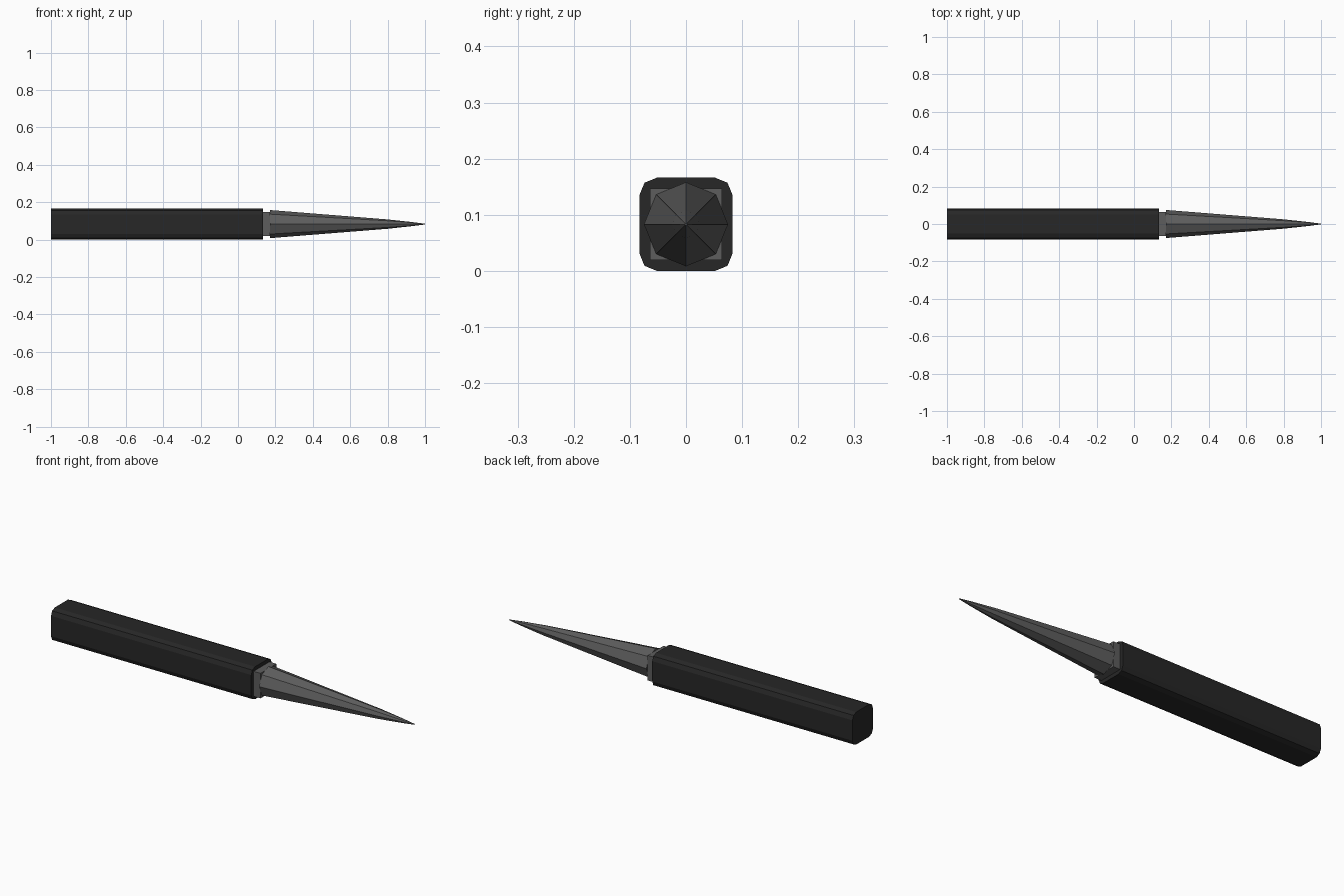
import bpy, bmesh
from math import cos, sin, pi

if "Cube" in bpy.data.objects:
    bpy.data.objects.remove(bpy.data.objects["Cube"])

CZ = 0.083  # height of the tool's axis


def material(name, value):
    m = bpy.data.materials.new(name)
    m.diffuse_color = (value, value, value, 1)
    m.use_nodes = True
    m.node_tree.nodes["Principled BSDF"].inputs["Base Color"].default_value = m.diffuse_color
    return m


def loft(name, sections, mat):
    """Skin closed (y, z) outlines placed along x, capping both ends."""
    bm = bmesh.new()
    rings = [[bm.verts.new((x, y, z + CZ)) for y, z in pts] for x, pts in sections]
    n = len(rings[0])
    for a, b in zip(rings, rings[1:]):
        for i in range(n):
            j = (i + 1) % n
            bm.faces.new((a[i], a[j], b[j], b[i]))
    bm.faces.new(rings[0][::-1])
    bm.faces.new(rings[-1])
    bmesh.ops.recalc_face_normals(bm, faces=bm.faces)
    me = bpy.data.meshes.new(name)
    bm.to_mesh(me)
    bm.free()
    me.materials.append(mat)
    ob = bpy.data.objects.new(name, me)
    bpy.context.collection.objects.link(ob)
    return ob


def rounded_square(s=1.0):
    pts = []
    for k in range(4):
        c, d = round(cos(k * pi / 2)), round(sin(k * pi / 2))
        for y, z in ((0.083, 0.052), (0.074, 0.074), (0.052, 0.083)):
            pts.append(((y * c - z * d) * s, (y * d + z * c) * s))
    return pts


def polygon(r, n, start=0.0):
    return [(r * cos(start + i * 2 * pi / n), r * sin(start + i * 2 * pi / n)) for i in range(n)]


black = material("handle_black", 0.02)
steel = material("dark_steel", 0.11)

# Square grip with two-step chamfered corners
loft("handle", [(-1.0, rounded_square()), (0.133, rounded_square())], black)

# Square collar between grip and spike
collar = polygon(0.064 * 2 ** 0.5, 4, pi / 4)
loft("collar", [(0.12, collar), (0.172, collar)], steel)

# Eight-sided tapering spike with a slightly curved tip
profile = [(0.172, 0.075), (0.80, 0.025), (0.93, 0.011), (1.0, 0.002)]
loft("spike", [(x, polygon(r, 8)) for x, r in profile], steel)
